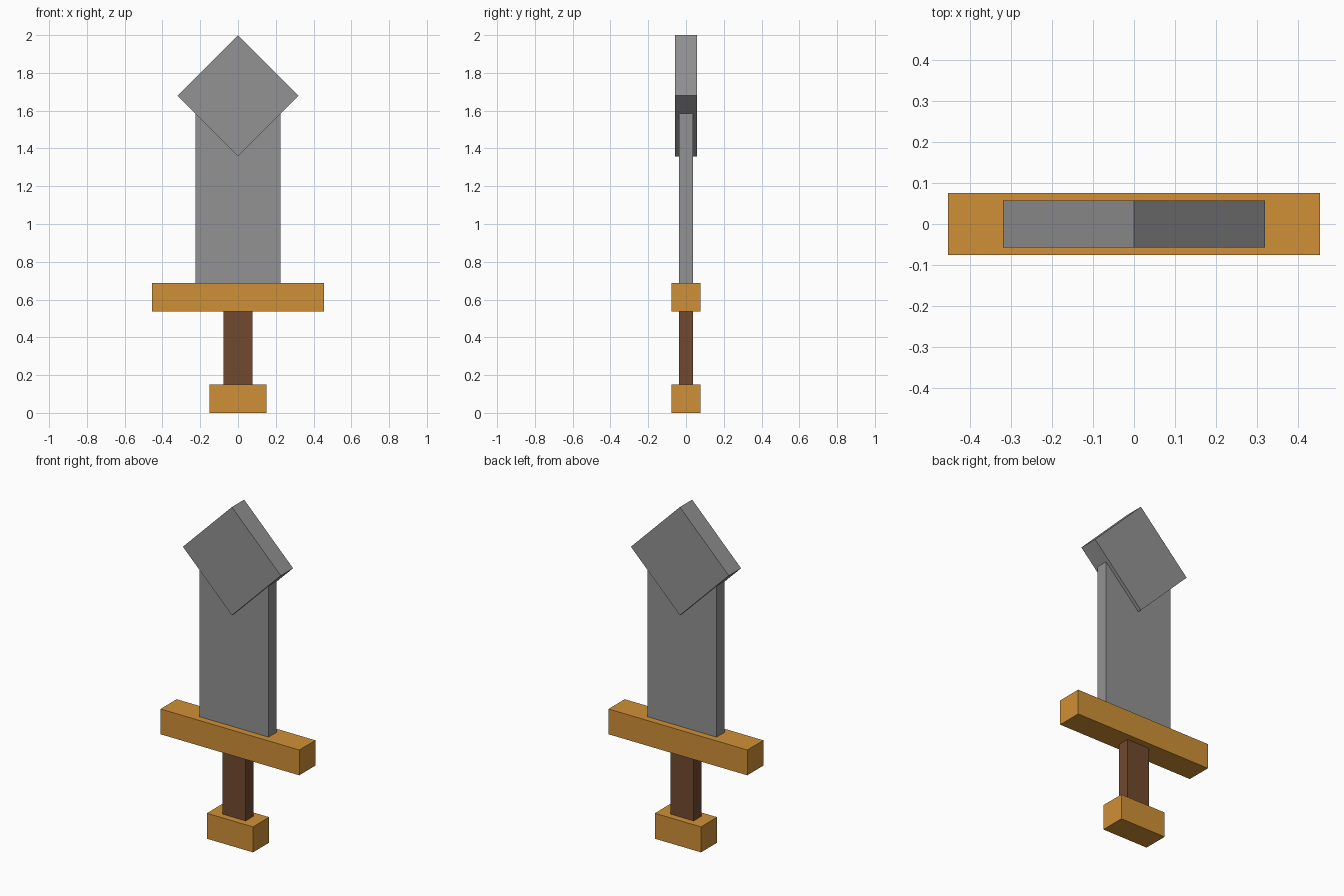
import bpy
import math

if "Cube" in bpy.data.objects:
    bpy.data.objects.remove(bpy.data.objects["Cube"])


def material(name, rgb):
    m = bpy.data.materials.new(name)
    m.diffuse_color = (*rgb, 1.0)
    m.use_nodes = True
    m.node_tree.nodes["Principled BSDF"].inputs["Base Color"].default_value = m.diffuse_color
    return m


STEEL = material("steel_grey", (0.29, 0.29, 0.29))
GOLD = material("warm_gold", (0.63, 0.28, 0.037))
WOOD = material("dark_wood", (0.17, 0.067, 0.029))


def box(name, size, z, mat, turn=0.0):
    """Box centred on the sword's axis, optionally turned about y."""
    bpy.ops.mesh.primitive_cube_add(size=1, location=(0, 0, z))
    ob = bpy.context.object
    ob.name = name
    ob.scale = size
    ob.rotation_euler = (0, turn, 0)
    ob.data.materials.append(mat)
    return ob


def span(name, width, depth, z0, z1, mat):
    """Upright box between two heights."""
    return box(name, (width, depth, z1 - z0), (z0 + z1) / 2, mat)


# Handle
span("pommel", 0.303, 0.151, 0.0, 0.151, GOLD)
span("grip", 0.151, 0.072, 0.151, 0.538, WOOD)
span("guard", 0.91, 0.151, 0.538, 0.688, GOLD)

# Blade, ending inside the thicker diamond tip
span("blade", 0.452, 0.072, 0.688, 1.59, STEEL)
side = 0.321 * math.sqrt(2)
box("blade_tip", (side, 0.115, side), 2.0 - 0.321, STEEL, math.radians(45))
